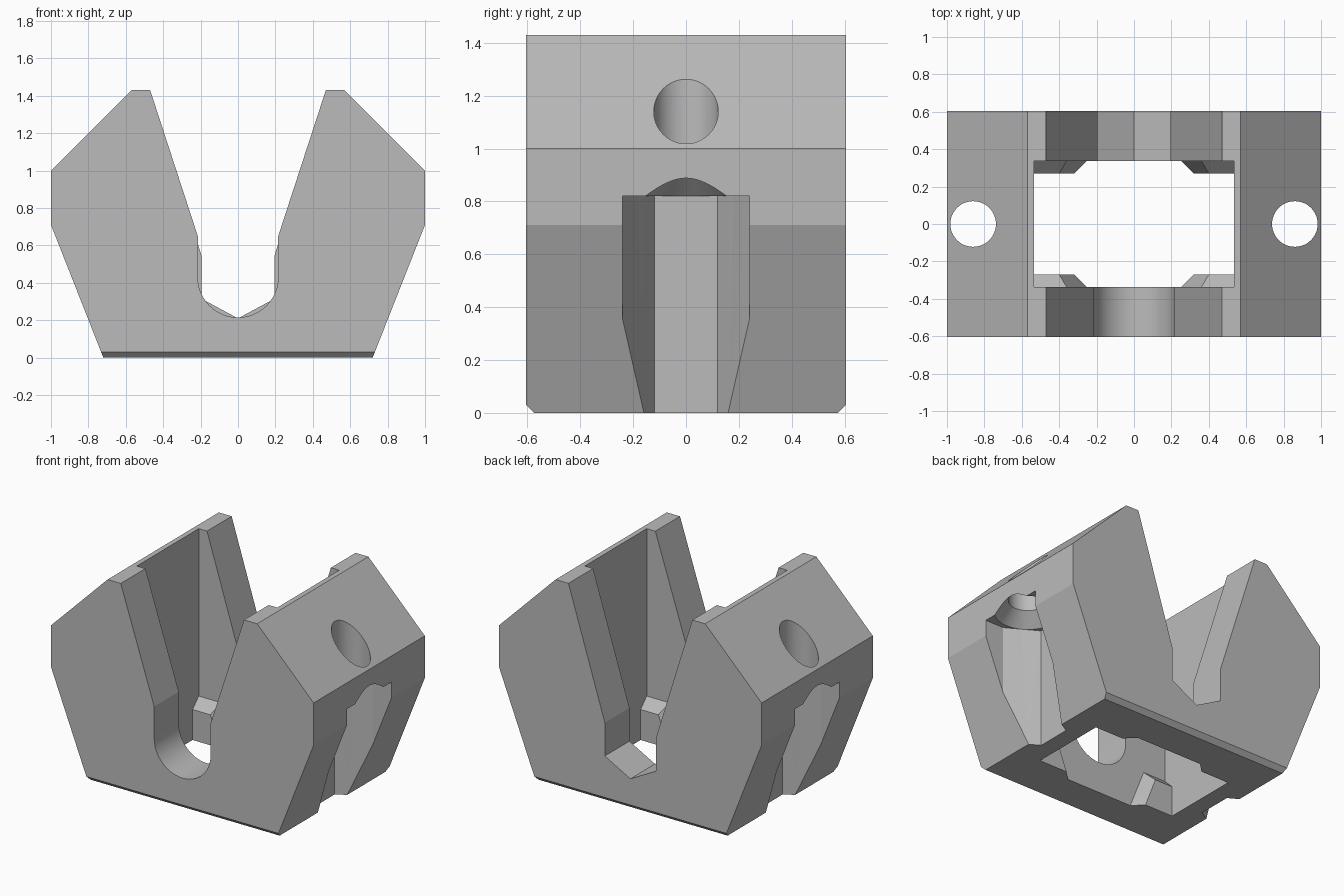
import bpy, bmesh, math
from mathutils import Vector

old = bpy.data.objects.get("Cube")
if old:
    bpy.data.objects.remove(old, do_unlink=True)

grey = bpy.data.materials.new("plain grey")
grey.use_nodes = True
grey.diffuse_color = (0.5, 0.5, 0.5, 1)
grey.node_tree.nodes["Principled BSDF"].inputs["Base Color"].default_value = (0.5, 0.5, 0.5, 1)


def to_object(name, bm):
    bmesh.ops.recalc_face_normals(bm, faces=bm.faces)
    mesh = bpy.data.meshes.new(name)
    bm.to_mesh(mesh)
    bm.free()
    mesh.materials.append(grey)
    obj = bpy.data.objects.new(name, mesh)
    bpy.context.collection.objects.link(obj)
    return obj


def prism(points, offset):
    """Extrude a flat 3D outline along an offset vector."""
    bm = bmesh.new()
    face = bm.faces.new([bm.verts.new(p) for p in points])
    out = bmesh.ops.extrude_face_region(bm, geom=[face])
    verts = [g for g in out["geom"] if isinstance(g, bmesh.types.BMVert)]
    bmesh.ops.translate(bm, verts=verts, vec=offset)
    return bm


def front_prism(half, y0, y1):
    """Mirror a half outline (x, z) about x = 0 and extrude it along y."""
    left = [(-x, z) for x, z in reversed(half) if x > 0]
    return prism([(x, y0, z) for x, z in half + left], (0, y1 - y0, 0))


def combine(target, tool, operation="DIFFERENCE"):
    tool.hide_render = True
    mod = target.modifiers.new("combine", "BOOLEAN")
    mod.operation = operation
    mod.solver = "EXACT"
    mod.object = tool
    bpy.context.view_layer.objects.active = target
    bpy.ops.object.modifier_apply(modifier=mod.name)
    bpy.data.objects.remove(tool, do_unlink=True)


# Solid body with bevelled front and back bottom edges
DEPTH = 0.605
bm = front_prism([(0.72, 0), (1, 0.71), (1, 1), (0.57, 1.43)], -DEPTH, DEPTH)
bottom = [e for e in bm.edges if all(v.co.z < 0.001 for v in e.verts)
          and abs(e.verts[0].co.y - e.verts[1].co.y) < 0.001]
bmesh.ops.bevel(bm, geom=bottom, offset=0.03, segments=1, affect="EDGES")
body = to_object("bracket_body", bm)

# Rectangular cavity through the middle
cx, cy = 0.535, 0.337
combine(body, to_object("cavity_cutter", prism(
    [(-cx, -cy, -0.2), (cx, -cy, -0.2), (cx, cy, -0.2), (-cx, cy, -0.2)], (0, 0, 2))))

# Round-bottomed front slot
r, mid = 0.215, 0.43
arc = [(r * math.sin(a), mid - r * math.cos(a))
       for a in (math.pi / 2 * i / 12 for i in range(13))]
flare = (0.525, 1.6)
combine(body, to_object("front_slot_cutter", front_prism(
    arc + [(r, 0.65), flare], -0.8, -0.2)))

# Back slot with a hexagonal bottom
combine(body, to_object("back_slot_cutter", front_prism(
    [(0, 0.21), (0.195, 0.315), (0.195, 0.545), flare], 0.2, 0.8)))

for side in (1, -1):
    hx = 0.86 * side
    # Nut channel: half hexagon inside, open to the outside
    outline = [(1.2, -0.24), (0.86, -0.24), (0.652, -0.12),
               (0.652, 0.12), (0.86, 0.24), (1.2, 0.24)]
    combine(body, to_object("nut_channel_cutter", prism(
        [(x * side, y, -0.2) for x, y in outline], (0, 0, 1.02))))
    # Vertical bolt hole with a conical lower end
    bm = bmesh.new()
    rings = [(0.208, 0.75), (0.208, 0.82), (0.122, 0.906), (0.122, 1.6)]
    loops = [[bm.verts.new((hx + rad * math.cos(math.tau * i / 48),
                            rad * math.sin(math.tau * i / 48), z))
              for i in range(48)] for rad, z in rings]
    for low, high in zip(loops, loops[1:]):
        for i in range(48):
            j = (i + 1) % 48
            bm.faces.new((low[i], low[j], high[j], high[i]))
    bm.faces.new(loops[0])
    bm.faces.new(loops[-1])
    combine(body, to_object("bolt_hole_cutter", bm))

# Tapered support blocks in the four cavity corners
block = [(0.555, 0.27, 0), (0.32, 0.27, 0), (0.235, 0.355, 0), (0.555, 0.355, 0),
         (0.555, 0.27, 0.21), (0.40, 0.27, 0.21), (0.35, 0.355, 0.295), (0.555, 0.355, 0.295)]
for sx in (1, -1):
    for sy in (1, -1):
        bm = bmesh.new()
        for x, y, z in block:
            bm.verts.new(Vector((x * sx, y * sy, z)))
        bmesh.ops.convex_hull(bm, input=bm.verts[:])
        combine(body, to_object("corner_block", bm), "UNION")

# Smooth the round surfaces, keep the other edges sharp
bpy.ops.object.select_all(action="DESELECT")
body.select_set(True)
bpy.context.view_layer.objects.active = body
bpy.ops.object.shade_smooth_by_angle(angle=math.radians(15))
